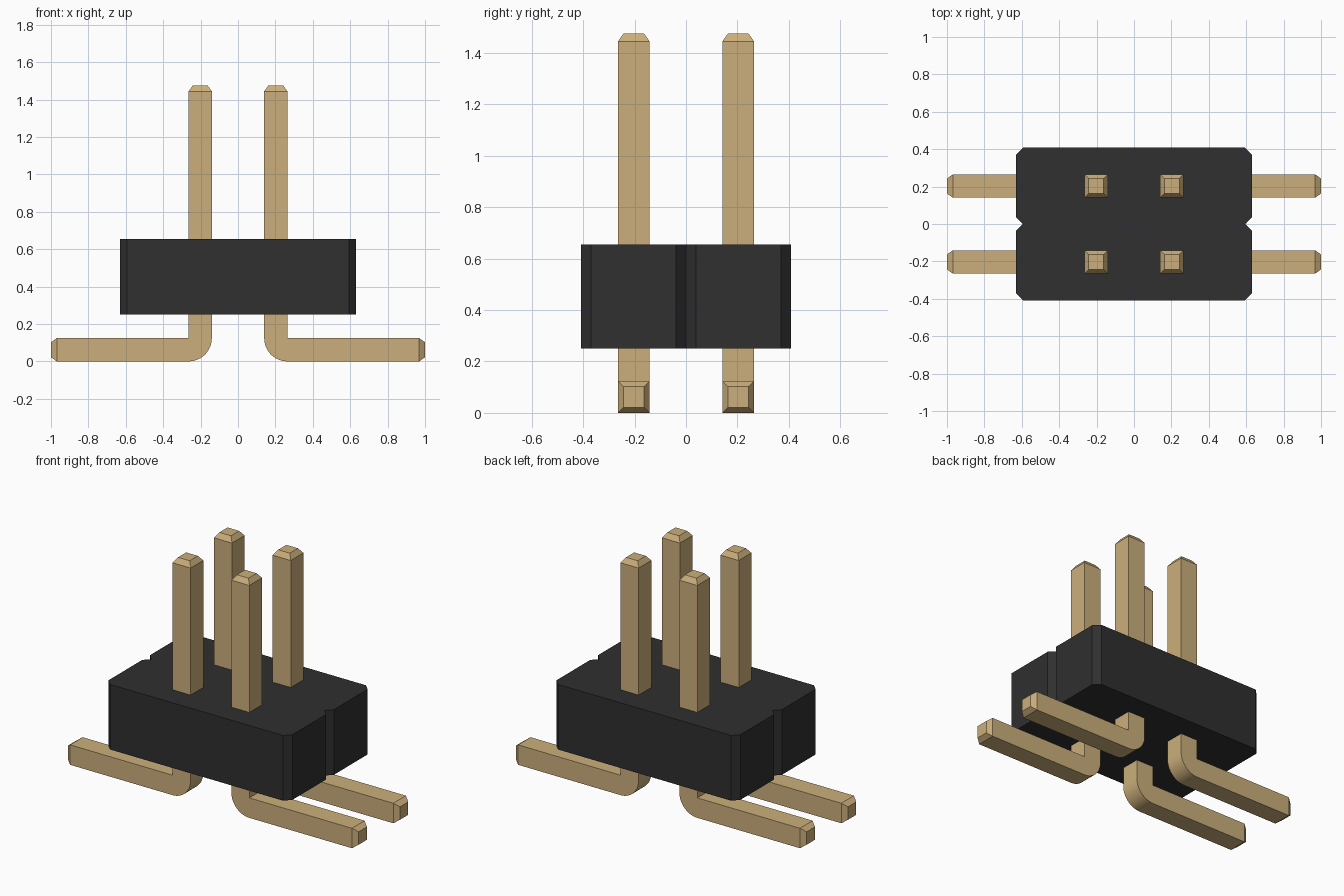
import bpy, bmesh, math

cube = bpy.data.objects.get("Cube")
if cube:
    bpy.data.objects.remove(cube, do_unlink=True)


def material(name, rgb, metallic=0.0):
    mat = bpy.data.materials.new(name)
    mat.use_nodes = True
    mat.diffuse_color = (*rgb, 1)
    bsdf = mat.node_tree.nodes["Principled BSDF"]
    bsdf.inputs["Base Color"].default_value = (*rgb, 1)
    bsdf.inputs["Metallic"].default_value = metallic
    return mat


black = material("black plastic", (0.029, 0.029, 0.029))
gold = material("pale gold", (0.60, 0.43, 0.20))


def extrude(points, vec):
    """Closed prism: a flat outline swept along vec."""
    bm = bmesh.new()
    face = bm.faces.new([bm.verts.new(p) for p in points])
    ret = bmesh.ops.extrude_face_region(bm, geom=[face], use_keep_orig=True)
    verts = [g for g in ret["geom"] if isinstance(g, bmesh.types.BMVert)]
    bmesh.ops.translate(bm, verts=verts, vec=vec)
    bmesh.ops.recalc_face_normals(bm, faces=bm.faces[:])
    return bm


def add_object(name, mesh):
    obj = bpy.data.objects.new(name, mesh)
    bpy.context.collection.objects.link(obj)
    return obj


def to_mesh(bm, name, mat):
    mesh = bpy.data.meshes.new(name)
    bm.to_mesh(mesh)
    bm.free()
    mesh.materials.append(mat)
    return mesh


# Housing: chamfered block with a V notch in the middle of each end
X, Y, C = 0.632, 0.408, 0.038
Z0, Z1 = 0.25, 0.655
half = [(X - C, -Y), (X, -Y + C), (X, -C), (X - C, 0), (X, C), (X, Y - C), (X - C, Y)]
outline = half + [(-x, -y) for x, y in half]
bm = extrude([(x, y, Z0) for x, y in outline], (0, 0, Z1 - Z0))
add_object("housing", to_mesh(bm, "housing", black))

# Pin: square wire with a rounded outer bend and tapered tips
W, IN = 0.124, 0.14          # wire width, inner x of the upright
OUT, TOP, TIP = IN + W, 1.475, 0.031
profile = [(IN, TOP - TIP), (OUT, TOP - TIP), (OUT, W), (1 - TIP, W), (1 - TIP, 0)]
for i in range(13):
    a = math.radians(270 - 90 * i / 12)
    profile.append((OUT + W * math.cos(a), W + W * math.sin(a)))
bm = extrude([(x, -W / 2, z) for x, z in profile], (0, W, 0))
tips = [f for f in bm.faces
        if (f.normal.z > 0.9 and f.calc_center_median().z > 1)
        or (f.normal.x > 0.9 and f.calc_center_median().x > 0.9)]
bmesh.ops.inset_individual(bm, faces=tips, thickness=TIP, depth=TIP)
pin_mesh = to_mesh(bm, "pin", gold)

# Two rows of two, feet pointing outwards
pins = []
for side, turn in (("left", 0), ("right", math.pi)):
    for row, y in (("front", -0.203), ("back", 0.203)):
        pin = add_object(f"{row}_{side}_pin", pin_mesh)
        pin.location.y = y
        pin.rotation_euler.z = turn
        pins.append(pin)

# Smooth the bend, keep the edges sharp
bpy.ops.object.select_all(action="DESELECT")
pins[0].select_set(True)
bpy.context.view_layer.objects.active = pins[0]
bpy.ops.object.shade_smooth_by_angle(angle=math.radians(30))
